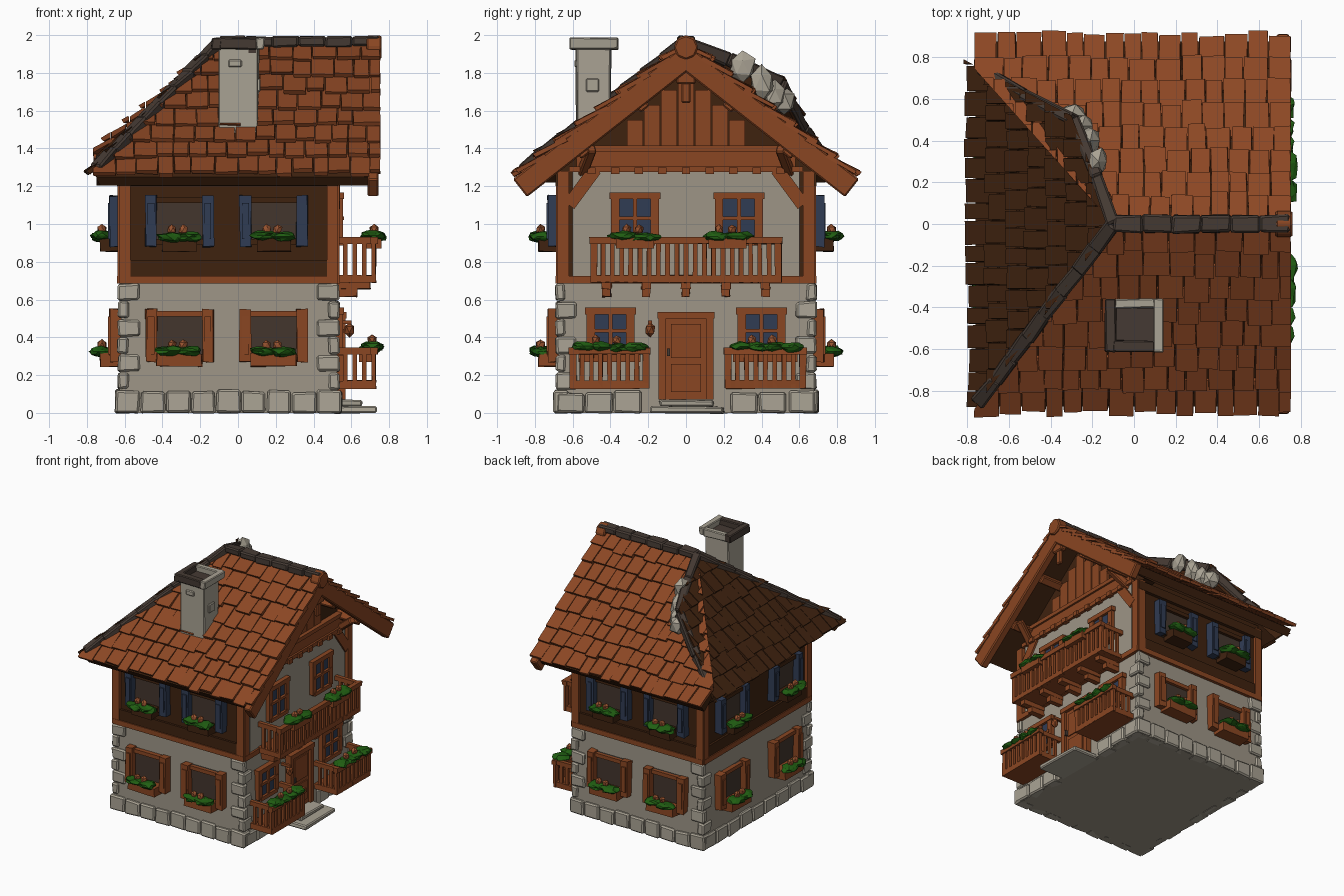
import bpy, bmesh, math, random
from mathutils import Vector, Matrix

if "Cube" in bpy.data.objects:
    bpy.data.objects.remove(bpy.data.objects["Cube"])
random.seed(4)

# ---- colours
def srgb(h):
    c = [int(h[i:i + 2], 16) / 255 for i in (0, 2, 4)]
    return [x / 12.92 if x < .04 else ((x + .055) / 1.055) ** 2.4 for x in c] + [1]
COLOURS = dict(tile='8c4724', wood='8a4622', plaster='9d9586', stone='aaa394', dark_wood='3f220f',
               ridge='453a33', glass='43362d', blue='303c54', green='205e12', flower='98532f')
MATS = []
for n, h in COLOURS.items():
    m = bpy.data.materials.new(n)
    m.diffuse_color = srgb(h)
    m.use_nodes = True
    m.node_tree.nodes["Principled BSDF"].inputs["Base Color"].default_value = m.diffuse_color
    MATS.append(m)
TILE, WOOD, PLASTER, STONE, DARK, RIDGE, GLASS, BLUE, GREEN, FLOWER = range(10)
I = Matrix()

# ---- helpers
def finish(name, bm, bevel=0):
    used = sorted({f.material_index for f in bm.faces})
    for f in bm.faces:
        f.material_index = used.index(f.material_index)
    bmesh.ops.recalc_face_normals(bm, faces=bm.faces)
    me = bpy.data.meshes.new(name)
    bm.to_mesh(me)
    for i in used:
        me.materials.append(MATS[i])
    ob = bpy.data.objects.new(name, me)
    bpy.context.collection.objects.link(ob)
    if bevel:
        b = ob.modifiers.new('bevel', 'BEVEL')
        b.width, b.segments = bevel, 1

def paint(vs, mat):
    for f in {f for v in vs for f in v.link_faces}:
        f.material_index = mat

def box(bm, lo, hi, mat, M=I, j=0):
    vs = bmesh.ops.create_cube(bm, size=1)['verts']
    for v in vs:
        v.co = M @ Vector([(lo[i] if v.co[i] < 0 else hi[i]) + random.uniform(-j, j) for i in range(3)])
    paint(vs, mat)
    return vs

def beam(bm, a, b, w, h, mat, j=0):
    a, b = Vector(a), Vector(b)
    M = Matrix.Translation(a) @ (b - a).to_track_quat('X', 'Z').to_matrix().to_4x4()
    box(bm, (0, -w / 2, -h / 2), ((b - a).length, w / 2, h / 2), mat, M, j)

def blob(bm, c, s, mat, M=I, j=.15, sub=2):
    vs = bmesh.ops.create_icosphere(bm, subdivisions=sub, radius=1)['verts']
    for v in vs:
        k = 1 + random.uniform(-j, j)
        v.co = M @ Vector([c[i] + v.co[i] * s[i] * k for i in range(3)])
    paint(vs, mat)

def wall(x, y, deg):   # local x along wall, -y outward
    return Matrix.Translation((x, y, 0)) @ Matrix.Rotation(math.radians(deg), 4, 'Z')
FRONT, RIGHT, BACK, LEFT = wall(0, -.67, 0), wall(.52, 0, 90), wall(0, .67, 180), wall(-.62, 0, -90)

# ---- roof slopes: rows of loose overlapping tiles, cut along the hips
def frame(o, along, up):
    along, up = Vector(along), Vector(up).normalized()
    M = Matrix((along, up, along.cross(up))).transposed().to_4x4()
    return Matrix.Translation(o) @ M
def slope(name, M, u0, u1, length, cuts, mat, rows=8):
    bm = bmesh.new()
    box(bm, (u0 + .02, .01, -.055), (u1 - .02, length, .005), DARK, M)
    step = length / rows
    for r in range(rows):
        u = u0
        while u < u1 - .01:
            w = min(random.uniform(.08, .13), u1 - u)
            if u1 - u - w < .05:
                w = u1 - u
            v0 = r * step + random.uniform(-.018, .012)
            v1 = min((r + 1.3) * step, length)
            t = random.uniform(.045, .06)
            vs = box(bm, (u + .003, v0, 0), (u + w - .003, v1, .022), mat, M, .003)
            lift = M.to_3x3() @ Vector((0, 0, t - .022))
            for v in vs:
                if (M.inverted() @ v.co).y < v0 + .01:
                    v.co += lift
            u += w
    for p, n in cuts:
        r = bmesh.ops.bisect_plane(bm, geom=bm.verts[:] + bm.edges[:] + bm.faces[:], plane_co=(*p, 0),
                                   plane_no=(*n, 0), clear_outer=True)
        bmesh.ops.holes_fill(bm, edges=[e for e in r['geom_cut'] if isinstance(e, bmesh.types.BMEdge)], sides=0)
    finish(name, bm)
RX = -.1
L = math.hypot(.88, .69)
MF = frame((0, -.88, 1.24), (1, 0, 0), (0, .88, .69))
MB = frame((0, .88, 1.24), (-1, 0, 0), (0, -.88, .69))
MH = frame((-.765, 0, 1.25), (0, -1, 0), (.665, 0, .68))
slope('front_roof', MF, -.77, .755, L, [((RX, 0), (-.88, .66))], TILE)
slope('back_roof', MB, -.755, .77, L, [((RX, 0), (-.75, -.67))], TILE)
slope('hip_roof', MH, -.88, .88, math.hypot(.665, .68),
      [((RX, 0), (.88, -.66)), ((RX, 0), (.52, .2)), ((-.3, .52), (.24, .46))], DARK, 7)

# ---- ridge and hip caps, broken stones on the back hip
bm = bmesh.new()
for i in range(6):
    x = RX + i * .14
    beam(bm, (x, 0, 1.965), (x + .145, 0, 1.965), .085, .055, RIDGE, .006)
a, b = Vector((RX, 0, 1.96)), Vector((-.74, -.85, 1.3))
for i in range(8):
    beam(bm, a.lerp(b, i / 8), a.lerp(b, (i + 1.1) / 8), .07, .06, RIDGE, .008)
path = [(RX, 0, 1.96), (-.18, .22, 1.87), (-.29, .5, 1.74), (-.52, .62, 1.5), (-.73, .74, 1.33)]
for p, q in zip(path, path[1:]):
    beam(bm, p, q, .06, .07, RIDGE, .008)
finish('ridge_caps', bm, .01)
bm = bmesh.new()
for c, s in (((-.17, .3, 1.83), (.05, .07, .09)), ((-.21, .4, 1.75), (.05, .07, .09)),
             ((-.3, .52, 1.65), (.07, .06, .08)), ((-.25, .47, 1.68), (.06, .06, .08))):
    blob(bm, c, s, STONE, sub=1)
finish('broken_stones', bm)

# ---- gable barge boards, pendant, purlins
bm = bmesh.new()
for M, s in ((MF, 1), (MB, -1)):
    u = sorted((s * .685, s * .745))
    box(bm, (u[0], -.03, -.1), (u[1], L + .01, .02), WOOD, M)
    for v in (.35, .75):
        u = sorted((s * .48, s * .69))
        box(bm, (u[0], v - .03, -.12), (u[1], v + .03, -.05), WOOD, M)
    beam(bm, (.66, -s * .5, 1.4), (.5, -s * .55, 1.27), .05, .05, WOOD)
vs = bmesh.ops.create_cone(bm, cap_ends=True, segments=8, radius1=.065, radius2=.065, depth=.08,
                           matrix=Matrix.Translation((.72, 0, 1.935)) @ Matrix.Rotation(math.pi / 2, 4, 'Y'))['verts']
paint(vs, WOOD)
box(bm, (.68, -.05, 1.74), (.73, .05, 1.92), WOOD)
box(bm, (.69, -.025, 1.64), (.72, .025, 1.76), WOOD)
finish('barge_boards', bm, .008)

# ---- walls
bm = bmesh.new()
vs = box(bm, (-.63, -.68, .0), (.53, .68, .7), PLASTER)
for v in vs:
    if v.co.z > .5:
        v.co.x += -.015 * math.copysign(1, v.co.x)
        v.co.y *= .98
finish('lower_walls', bm)
bm = bmesh.new()
box(bm, (-.615, -.665, .7), (.5, .665, 1.32), DARK)
box(bm, (-.6, 0, .72), (.6, .02, 1.3), PLASTER, RIGHT @ Matrix.Translation((0, -.005, 0)))
finish('upper_walls', bm)
bm = bmesh.new()
tri = [bm.verts.new((x, y, z)) for x in (.4, .5) for y, z in ((-.72, 1.28), (.72, 1.28), (0, 1.86))]
for f in ((0, 1, 2), (5, 4, 3), (0, 3, 4, 1), (1, 4, 5, 2), (2, 5, 3, 0)):
    bm.faces.new([tri[i] for i in f]).material_index = DARK
for i in range(-3, 4):
    box(bm, (.49, i * .09 - .042, 1.4), (.515, i * .09 + .042, 1.79 - abs(i) * .08), WOOD)
box(bm, (.49, -.58, 1.3), (.53, .58, 1.39), WOOD)
box(bm, (.49, -.54, 1.385), (.545, .54, 1.415), WOOD)
box(bm, (.49, -.62, 1.275), (.545, .62, 1.305), WOOD)
for i in range(-4, 5):
    box(bm, (.5, i * .125 - .022, 1.265), (.56, i * .125 + .022, 1.3), WOOD)
finish('gable', bm)

# ---- timber frame of the upper storey
bm = bmesh.new()
for M, w in ((FRONT, 0), (BACK, 0), (LEFT, 1), (RIGHT, 1)):
    a, b = (-.68, .68) if w else ((-.63, .53) if M is FRONT else (-.53, .63))
    box(bm, (a, -.02, .685), (b, .03, .725), WOOD, M)
    if M is not RIGHT:
        box(bm, (a + .05, -.012, .725), (b - .05, .03, .81), DARK, M)
        box(bm, (a, -.02, 1.2), (b, .03, 1.27), DARK, M)
    for u in (a, b - .06):
        box(bm, (u, -.018, .72), (u + .06, .04, 1.28), WOOD, M)
for s in (-1, 1):
    beam(bm, (.52, s * .62, 1.1), (.52, s * .48, 1.29), .04, .07, WOOD)
finish('timber_frame', bm)

# ---- plinth stones and corner quoins
bm = bmesh.new()
for M, h in ((FRONT, .6), (BACK, .6), (LEFT, .69), (RIGHT, .69)):
    off = 0 if h > .6 else (-.05 if M is FRONT else .05)
    n = 9
    for i in range(n):
        u = -h + off + i * 2 * h / n
        if M is RIGHT and 3 <= i <= 5:
            continue
        box(bm, (u + .004, -.03, 0), (u + 2 * h / n - .004, .05, .115 + random.uniform(-.01, .01)), STONE, M, .005)
for sx, x in ((-1, -.63), (1, .53)):
    for s in (-1, 1):
        for k in range(6):
            z, a = .125 + k * .094, .05 + .06 * (k % 2)
            X, Y = sorted((x + sx * .006, x - sx * a)), sorted((s * .69, s * (.69 - .16 + a)))
            box(bm, (X[0], Y[0], z), (X[1], Y[1], z + .088), STONE, I, .006)
finish('foundation_stones', bm, .01)

# ---- flowers
def flowers(bm, u, z, w, M, y=-.1, d=.06):
    n = max(2, round(w / .1))
    for i in range(n):
        uu = u + (i + .5 - n / 2) * w / n
        blob(bm, (uu, y, z + random.uniform(-.006, .006)), (w / n * .75, d, .026), GREEN, M, .22)
    for k in (-.2, .1):
        blob(bm, (u + k * w, y, z + .035), (.026, .026, .028), FLOWER, M, .15, 1)

# ---- shuttered windows on front, back and left walls
def window(bm, fl, u, z0, z1, M, shutter, low):
    box(bm, (u - .13, -.012, z0), (u + .13, .02, z1), GLASS, M)
    for z in (z0, z1 - .03):
        box(bm, (u - .14, -.035, z), (u + .14, .02, z + .03), WOOD if low else DARK, M)
    for s in (-1, 1):
        a, b = sorted((u + s * .12, u + s * .18))
        box(bm, (a, -.06, z0 - .01), (b, 0, z1 + .01), shutter, M, .005)
        box(bm, (a + .012, -.068, z0 + .03), (b - .012, -.05, z1 - .03), shutter, M)
    w = .12 if low else .09
    box(bm, (u - w, -.11, z0 - .035), (u + w, 0, z0 + .035), WOOD if low else DARK, M, .004)
    flowers(fl, u, z0 + .045, .2, M)
win, fl = bmesh.new(), bmesh.new()
for M, us in ((FRONT, (-.31, .19)), (BACK, (-.19, .31)), (LEFT, (-.34, .33))):
    for u in us:
        window(win, fl, u, .28, .54, M, WOOD, True)
        window(win, fl, u, .89, 1.14, M, BLUE, False)
finish('shuttered_windows', win)

# ---- paned windows, door, steps and lamp on the right wall
bm = bmesh.new()
for u, z0, z1 in ((-.27, .9, 1.16), (.28, .9, 1.16), (-.4, .32, .55), (.4, .32, .55)):
    w = .105
    box(bm, (u - w, -.02, z0), (u + w, .02, z1), BLUE, RIGHT)
    for s in (-1, 0, 1):
        t = .022 if s else .011
        box(bm, (u + s * w - t, -.035, z0), (u + s * w + t, .02, z1), WOOD, RIGHT)
    for z, t, e in ((z0, .015, 0), ((z0 + z1) / 2, .01, 0), (z1 - .01, .018, .03)):
        box(bm, (u - w - e, -.04, z - t), (u + w + e, .02, z + t), WOOD, RIGHT)
finish('paned_windows', bm)
bm = bmesh.new()
box(bm, (-.115, -.03, .07), (.115, .03, .5), WOOD, RIGHT)
for s in (-1, 1):
    box(bm, (s * .125 - .02, -.05, .07), (s * .125 + .02, .03, .52), WOOD, RIGHT)
box(bm, (-.15, -.055, .5), (.15, .03, .535), WOOD, RIGHT)
for z0, z1 in ((.11, .26), (.29, .47)):
    box(bm, (-.08, -.038, z0), (.08, 0, z1), WOOD, RIGHT)
box(bm, (-.1, -.055, .3), (-.085, -.02, .34), RIDGE, RIGHT)
finish('door', bm)
bm = bmesh.new()
box(bm, (-.19, -.21, 0), (.2, .02, .035), STONE, RIGHT, .006)
box(bm, (-.14, -.14, .03), (.15, .02, .07), STONE, RIGHT, .006)
finish('door_steps', bm, .008)
bm = bmesh.new()
box(bm, (-.2, -.08, .47), (-.18, .02, .49), WOOD, RIGHT)
blob(bm, (-.19, -.07, .44), (.03, .03, .04), WOOD, RIGHT, .05, 1)
finish('door_lamp', bm)

# ---- balconies
def balcony(bm, a, b, z0, z1, out=.21):
    box(bm, (a, -out, z0), (b, .02, z0 + .04), WOOD, RIGHT, .003)
    box(bm, (a - .01, -out - .01, z1 - .035), (b + .01, -out + .03, z1), WOOD, RIGHT, .003)
    n = round((b - a) / .05)
    for i in range(n + 1):
        u = a + .012 + (b - a - .024) * i / n
        t = .018 if i in (0, n) else .012
        box(bm, (u - t, -out, z0), (u + t, -out + .022, z1 - .02), WOOD, RIGHT, .002)
    for u in (a, b - .03):
        box(bm, (u, -out, z1 - .035), (u + .03, .02, z1), WOOD, RIGHT)
        for k in range(1, 4):
            box(bm, (u + .005, -out + k * .05, z0), (u + .025, -out + k * .05 + .024, z1 - .02), WOOD, RIGHT)
bm = bmesh.new()
balcony(bm, -.5, .5, .69, .93)
for u in (-.42, -.21, 0, .21, .42):
    box(bm, (u - .025, -.18, .655), (u + .025, .02, .695), WOOD, RIGHT, .004)
    box(bm, (u - .022, -.11, .615), (u + .022, .02, .66), WOOD, RIGHT, .004)
for a, b in ((-.61, -.2), (.21, .63)):
    balcony(bm, a, b, .13, .345)
    flowers(fl, (a + b) / 2, .35, .36, RIGHT, -.19, .06)
    box(bm, (a + .04, -.19, .27), (b - .04, -.12, .34), WOOD, RIGHT)
for u in (-.27, .22):
    flowers(fl, u, .935, .22, RIGHT, -.2, .065)
    box(bm, (u - .1, -.24, .87), (u + .1, -.15, .925), WOOD, RIGHT)
finish('balconies', bm)
finish('flower_plants', fl)

# ---- chimney
bm = bmesh.new()
box(bm, (-.1, -.58, 1.42), (.11, -.4, 1.93), STONE, I, .006)
box(bm, (-.05, -.59, 1.83), (.02, -.5, 1.87), STONE)
box(bm, (.08, -.53, 1.7), (.12, -.46, 1.77), STONE)
box(bm, (-.1, -.58, 1.9), (.1, -.4, 1.94), RIDGE)
for lo, hi, m in (((-.14, -.615), (-.085, -.36), RIDGE), ((.095, -.615), (.14, -.36), STONE),
                  ((-.1, -.615), (.1, -.56), RIDGE), ((-.1, -.405), (.1, -.36), STONE)):
    box(bm, (*lo, 1.925), (*hi, 1.985), m, I, .004)
finish('chimney', bm, .006)
